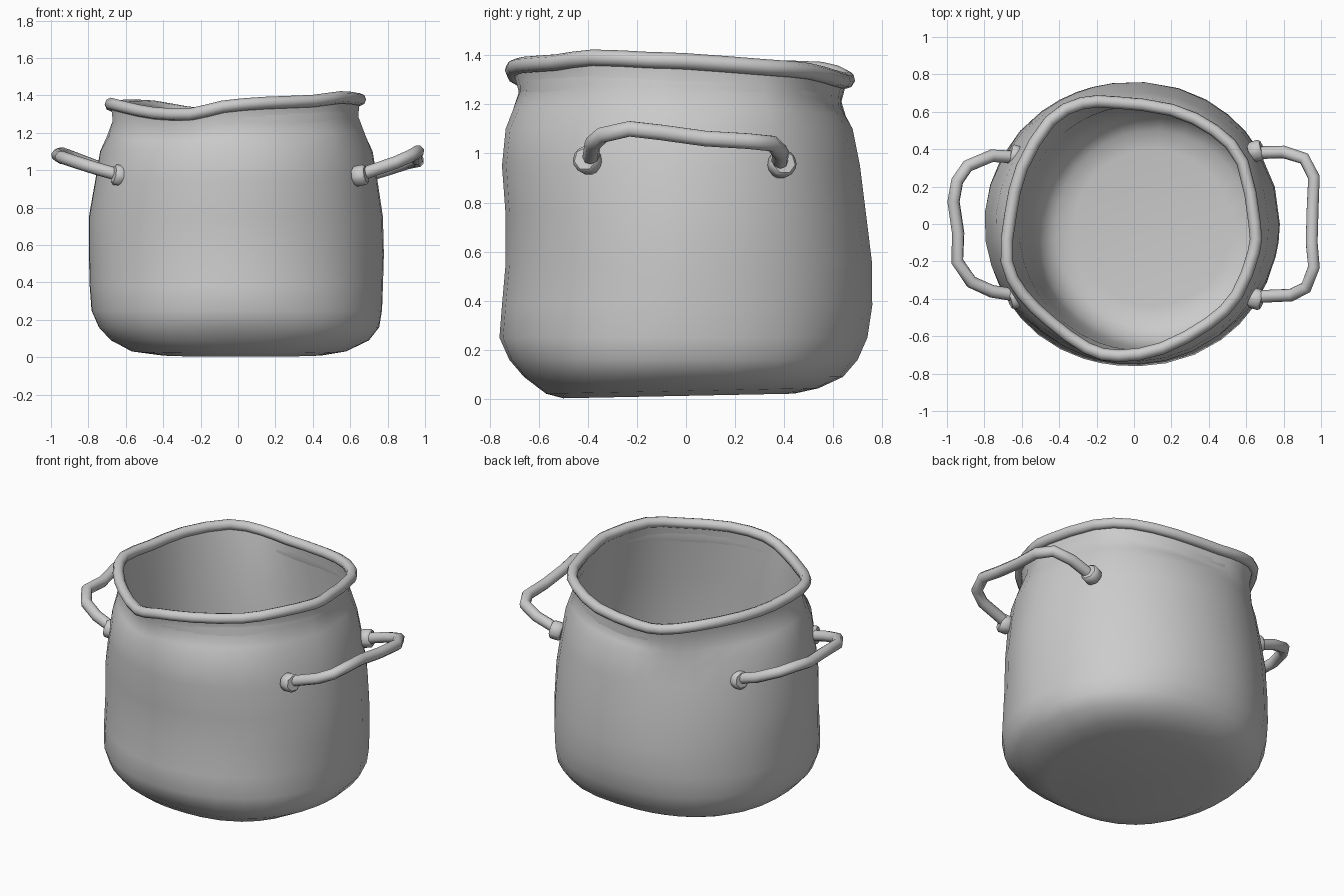
import bpy, bmesh
from math import atan2, cos, sin, pi
from mathutils import Vector

if "Cube" in bpy.data.objects:
    bpy.data.objects.remove(bpy.data.objects["Cube"])


def finish(ob, angle=0.9):
    bpy.ops.object.select_all(action='DESELECT')
    bpy.context.view_layer.objects.active = ob
    ob.select_set(True)
    if ob.type == 'CURVE':
        bpy.ops.object.convert(target='MESH')
    bpy.ops.object.shade_smooth_by_angle(angle=angle)


def tube(name, pts, radius, closed=False):
    cu = bpy.data.curves.new(name, 'CURVE')
    cu.dimensions = '3D'
    cu.bevel_depth = radius
    cu.bevel_resolution = 2
    cu.use_fill_caps = True
    sp = cu.splines.new('POLY')
    sp.points.add(len(pts) - 1)
    for p, co in zip(sp.points, pts):
        p.co = (*co, 1)
    sp.use_cyclic_u = closed
    ob = bpy.data.objects.new(name, cu)
    bpy.context.collection.objects.link(ob)
    finish(ob)


# Wobbly rim path, counter-clockwise from the right side
rim = [Vector(p) for p in (
    (.645, 0, 1.375), (.58, .33, 1.35), (.43, .50, 1.335), (.20, .61, 1.305),
    (-.10, .65, 1.295), (-.28, .645, 1.31), (-.45, .55, 1.34), (-.60, .30, 1.345),
    (-.66, .05, 1.34), (-.68, -.20, 1.355), (-.60, -.37, 1.335), (-.45, -.52, 1.305),
    (-.25, -.665, 1.30), (-.08, -.705, 1.34), (.15, -.665, 1.36), (.40, -.53, 1.37),
    (.55, -.38, 1.39), (.64, -.15, 1.38))]
n = len(rim)
cols = []
for i, p in enumerate(rim):
    a, q, b = rim[i - 1], rim[(i + 1) % n], rim[(i + 2) % n]
    cols += [p, (p + q) * 0.5625 - (a + b) * 0.0625]
tube("rim", cols, 0.033, closed=True)


def ring(z, x0, x1, y0, y1, power):
    """Ring of squared-off ovals with separate reach on each side."""
    pts = []
    for p in cols:
        t = atan2(p.y, p.x)
        c, s = cos(t), sin(t)
        ax, ay = (x1 if c > 0 else -x0), (y1 if s > 0 else -y0)
        r = (abs(c / ax) ** power + abs(s / ay) ** power) ** (-1 / power)
        pts.append(Vector((c * r, s * r, z)))
    return pts


def shell(name, rings, flip=False):
    bm = bmesh.new()
    vs = [[bm.verts.new(p) for p in r] for r in rings]
    for lo, hi in zip(vs, vs[1:]):
        for i in range(len(lo)):
            j = (i + 1) % len(lo)
            bm.faces.new((lo[i], lo[j], hi[j], hi[i]))
    bm.faces.new(vs[0][::-1])
    if flip:
        bmesh.ops.reverse_faces(bm, faces=bm.faces[:])
    me = bpy.data.meshes.new(name)
    bm.to_mesh(me)
    bm.free()
    ob = bpy.data.objects.new(name, me)
    bpy.context.collection.objects.link(ob)
    finish(ob, 1.1)


# Outer pot: z, left, right, front, back, squareness
outer = [ring(*r) for r in (
    (.015, -.42, .46, -.50, .44, 2.3), (.035, -.57, .58, -.57, .54, 2.4),
    (.09, -.68, .70, -.66, .64, 2.3), (.16, -.745, .755, -.72, .70, 2.2),
    (.25, -.785, .77, -.76, .74, 2.1), (.38, -.795, .775, -.75, .76, 2.05),
    (.55, -.80, .78, -.735, .76, 2), (.75, -.80, .775, -.735, .735, 2),
    (.95, -.765, .745, -.75, .71, 2), (1.10, -.74, .72, -.735, .68, 2))]
for p in outer[0] + outer[1]:           # slightly tilted base
    p.z += 0.02 * p.y - 0.002
neck = [Vector((c.x * .985, c.y * .965, c.z - .09)) for c in cols]
mid = [a.lerp(b, .5) for a, b in zip(outer[-1], neck)]
shell("pot_body", outer + [mid, neck, cols])

# Inner lining, leaning toward the right
inner = []
for z, r, dx in ((.05, .42, .10), (.065, .52, .10), (.13, .60, .10),
                 (.30, .645, .105), (.60, .66, .085), (1.0, .655, .04)):
    inner.append([p + Vector((dx, -.02, 0)) for p in ring(z, -r, r, -r, r, 2)])
lip = [Vector((c.x * .97, c.y * .97, c.z - .02)) for c in cols]
shell("pot_lining", inner + [lip], flip=True)

# Handles with a collar where each end enters the pot
handles = {
    "right": [(.62, -.39, .965), (.84, -.38, 1.04), (.92, -.34, 1.075), (.962, -.23, 1.10),
              (.95, -.10, 1.085), (.955, .08, 1.06), (.962, .25, 1.05), (.91, .35, 1.04),
              (.80, .385, 1.005), (.62, .38, .95)],
    "left": [(-.60, -.385, .965), (-.76, -.36, 1.01), (-.87, -.31, 1.045), (-.945, -.20, 1.07),
             (-.94, -.05, 1.065), (-.965, .12, 1.08), (-.945, .23, 1.09), (-.89, .31, 1.07),
             (-.76, .365, 1.02), (-.60, .355, .965)]}
for side, pts in handles.items():
    tube(side + "_handle", pts, 0.034)
    for tag, p in (("front", pts[0]), ("back", pts[-1])):
        out = Vector((p[0], p[1] * .5, 0.12)).normalized()
        mid = Vector(p) + out * 0.035
        bpy.ops.mesh.primitive_cylinder_add(
            vertices=7, radius=0.06, depth=0.07, location=mid,
            rotation=out.to_track_quat('Z', 'Y').to_euler())
        ob = bpy.context.object
        ob.name = f"{side}_{tag}_collar"
        bv = ob.modifiers.new("soften", 'BEVEL')
        bv.width = 0.012
        bv.segments = 1
        finish(ob)
